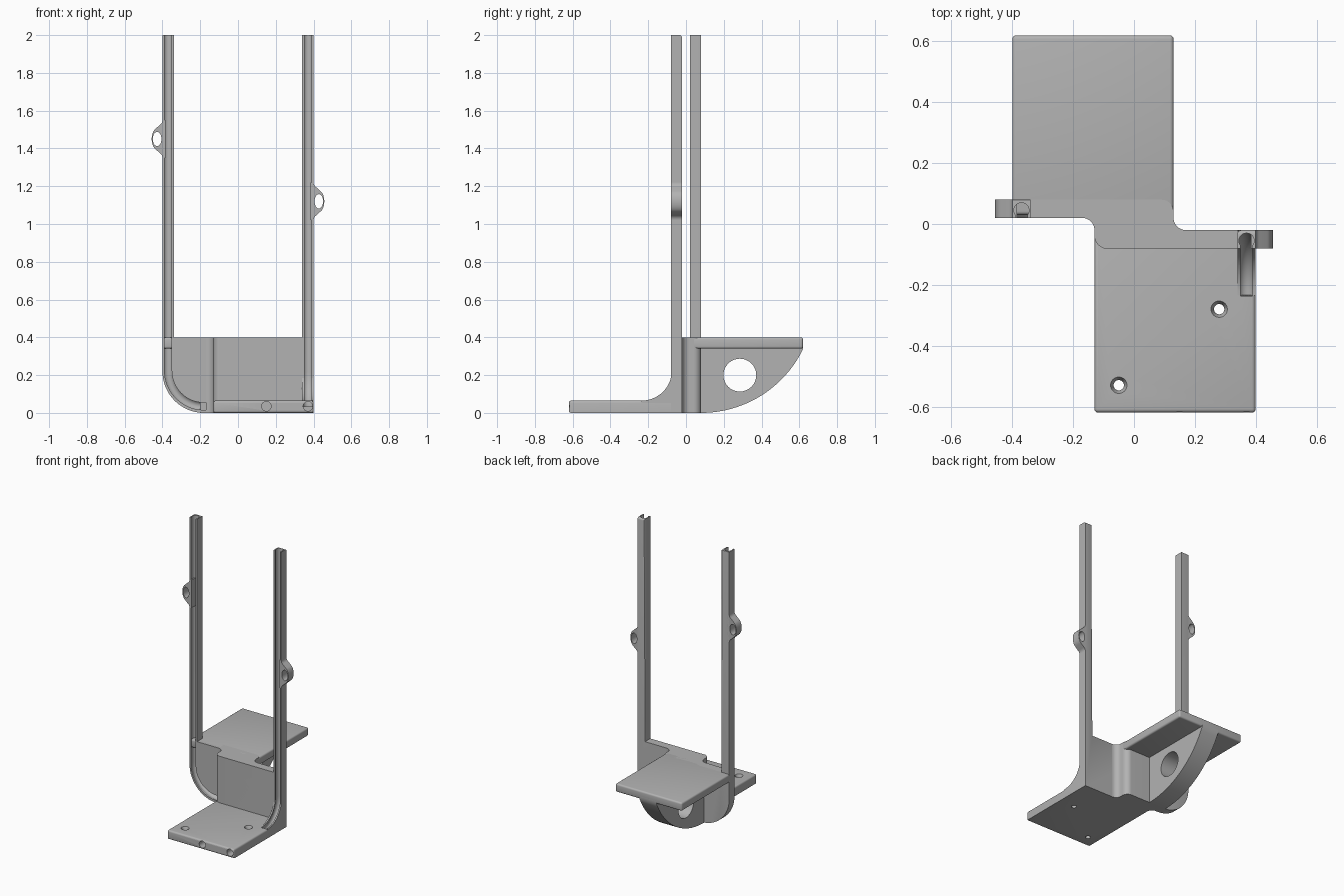
import bpy, bmesh, math
from mathutils import Vector

cube = bpy.data.objects.get("Cube")
if cube:
    bpy.data.objects.remove(cube)

grey = bpy.data.materials.new("plain grey")
grey.use_nodes = True
COLOUR = (0.45, 0.45, 0.45, 1)
grey.diffuse_color = COLOUR
grey.node_tree.nodes["Principled BSDF"].inputs["Base Color"].default_value = COLOUR


def finish(bm, name):
    bmesh.ops.recalc_face_normals(bm, faces=bm.faces)
    mesh = bpy.data.meshes.new(name)
    bm.to_mesh(mesh)
    bm.free()
    obj = bpy.data.objects.new(name, mesh)
    bpy.context.collection.objects.link(obj)
    mesh.materials.append(grey)
    return obj


def arc(cx, cy, r, start, end, n=14):
    """Points on an arc, angles in degrees."""
    angles = [math.radians(start + (end - start) * i / n) for i in range(n + 1)]
    return [(cx + r * math.cos(a), cy + r * math.sin(a)) for a in angles]


def prism(name, profile, axis, lo, hi, bevel=0, rule=lambda p: True):
    """Extrude a 2D profile along an axis, rounding sharp edges that fit the rule."""
    place = {"x": lambda a, b, c: (c, a, b),
             "y": lambda a, b, c: (a, c, b),
             "z": lambda a, b, c: (a, b, c)}[axis]
    bm = bmesh.new()
    ends = [[bm.verts.new(place(a, b, c)) for a, b in profile] for c in (lo, hi)]
    n = len(profile)
    for ring in ends:
        bm.faces.new(ring)
    for i in range(n):
        j = (i + 1) % n
        bm.faces.new((ends[0][i], ends[0][j], ends[1][j], ends[1][i]))
    bmesh.ops.recalc_face_normals(bm, faces=bm.faces)
    if bevel:
        edges = [e for e in bm.edges if e.calc_face_angle() > 0.6
                 and all(rule(v.co) for v in e.verts)]
        bmesh.ops.bevel(bm, geom=edges, offset=bevel, segments=4, profile=0.5,
                        affect="EDGES", clamp_overlap=True)
    return finish(bm, name)


def rect(x0, x1, y0, y1):
    return [(x0, y0), (x1, y0), (x1, y1), (x0, y1)]


def sweep(name, path, fixed, section):
    """Sweep a section along a planar path; 'fixed' is the plane normal."""
    bm = bmesh.new()
    path, fixed = [Vector(p) for p in path], Vector(fixed)
    rings = []
    for i, p in enumerate(path):
        t = (path[min(i + 1, len(path) - 1)] - path[max(i - 1, 0)]).normalized()
        side = t.cross(fixed)
        rings.append([bm.verts.new(p + side * a + fixed * b) for a, b in section])
    for r0, r1 in zip(rings, rings[1:]):
        for i in range(len(section)):
            j = (i + 1) % len(section)
            bm.faces.new((r0[i], r0[j], r1[j], r1[i]))
    bm.faces.new(rings[0])
    bm.faces.new(rings[-1])
    return finish(bm, name)


def cone(name, centre, r0, r1, depth, axis="z"):
    bm = bmesh.new()
    bmesh.ops.create_cone(bm, cap_ends=True, segments=32, radius1=r0, radius2=r1, depth=depth)
    obj = finish(bm, name)
    obj.location = centre
    if axis == "x":
        obj.rotation_euler.y = math.pi / 2
    return obj


# Walls that carry the two posts: L-shaped profiles, rounded on the back
left_profile = [(-0.34, 2), (-0.4, 2)] + arc(-0.18, 0.22, 0.22, 180, 270, 20)
left_profile += [(-0.1, 0), (-0.1, 0.4), (-0.34, 0.4)]
rear_wall = prism("rear_wall_and_post", left_profile, "y", 0.02, 0.08, 0.014,
                  lambda p: p.y > 0.07 and p.x < -0.3)
right_profile = [(0.4, 2), (0.34, 2), (0.34, 0.4), (-0.1, 0.4), (-0.1, 0), (0.4, 0)]
front_wall = prism("front_wall_and_post", right_profile, "y", -0.08, -0.02, 0.014,
                   lambda p: p.y > -0.03 and p.z > 0 and p.x > 0)

# S-shaped core joining the walls
half = arc(-0.17, -0.02, 0.04, 90, 0, 8) + arc(-0.09, -0.04, 0.04, 180, 270, 8)
plan = half + [(0.17, -0.08)] + [(-x, -y) for x, y in half] + [(-0.17, 0.08)]
core = prism("wall_core", plan, "z", 0, 0.4)

# Base plate and shelf
base = prism("base_plate", rect(-0.13, 0.4, -0.62, -0.03), "z", 0, 0.065, 0.012,
             lambda p: p.z > 0.06 or p.y < -0.6)
shelf = prism("shelf", rect(-0.4, 0.13, 0.03, 0.62), "z", 0.34, 0.4, 0.012)

# Curved rib under the shelf
rib_profile = arc(0.08, 0.6, 0.6, 270, 334.2, 24) + [(0.62, 0.36), (0.05, 0.36), (0.05, 0)]
rib = prism("shelf_rib", rib_profile, "x", -0.2, -0.065)

# Curved foot leading the front groove into the base
foot_profile = arc(-0.235, 0.225, 0.16, 0, -90) + [(-0.235, 0.01), (-0.05, 0.01), (-0.05, 0.225)]
foot = prism("post_foot", foot_profile, "x", 0.34, 0.4)

# Eyelets on the outer side of each post
def eyelet(name, side, z, y):
    outer = [(0.385, z - 0.1)] + arc(0.43, z - 0.1, 0.03, 180, 120, 6)
    outer += [(0.425 + a * 0.55, z + b) for a, b in arc(0, 0, 0.058, -70, 70, 16)]
    outer += arc(0.43, z + 0.1, 0.03, 240, 180, 6) + [(0.385, z + 0.1)]
    outer = [(side * x, h) for x, h in outer]
    ring = prism(name, outer, "y", y - 0.03, y + 0.03)
    hole = [(side * (0.428 + a * 0.6), z + b) for a, b in arc(0, 0, 0.038, 0, 345, 23)]
    cut(ring, prism("eyelet_cutter", hole, "y", y - 0.1, y + 0.1))


def cut(target, cutter):
    mod = target.modifiers.new("cut", "BOOLEAN")
    mod.object = cutter
    mod.solver = "EXACT"
    cutter.hide_render = True
    bpy.context.view_layer.update()
    bpy.context.view_layer.objects.active = target
    bpy.ops.object.modifier_apply(modifier="cut")


eyelet("rear_post_eyelet", -1, 1.45, 0.05)
eyelet("front_post_eyelet", 1, 1.12, -0.05)

# Cable grooves: keyhole section open toward the front
key = [(-0.019, -0.045)] + arc(0, 0, 0.025, 220, -40, 20) + [(0.019, -0.045)]
rear_path = [(-0.37, 0.045, 2.1)]
rear_path += [(x, 0.045, z) for x, z in arc(-0.18, 0.225, 0.19, 180, 270, 20)]
rear_path += [(-0.15, 0.045, 0.035)]
cut(rear_wall, sweep("rear_groove_cutter", rear_path, (0, 1, 0), key))
front_path = [(0.37, -0.055, 2.1)]
front_path += [(0.37, y, z) for y, z in arc(-0.235, 0.215, 0.18, 0, -90, 20)]
groove = sweep("front_groove_cutter", front_path, (1, 0, 0), [(-d, a) for a, d in key])
for part in (front_wall, foot, base):
    cut(part, groove)

# Cable bores in the front edge, countersunk screw holes and the rib hole
for x, back in ((0.37, -0.22), (0.15, -0.1)):
    bore = arc(x, 0.035, 0.025, 0, 345, 23)
    cut(base, prism("bore_cutter", bore, "y", -0.7, back))
for x, y in ((0.28, -0.28), (-0.05, -0.53)):
    cut(base, cone("screw_cutter", (x, y, 0.03), 0.017, 0.017, 0.2))
    cut(base, cone("sink_cutter", (x, y, 0.056), 0.017, 0.028, 0.022))
cut(rib, cone("rib_cutter", (-0.13, 0.285, 0.2), 0.087, 0.087, 0.5, "x"))

# Remove cutters and shade rounded surfaces smooth
for obj in [o for o in bpy.context.collection.objects if "cutter" in o.name]:
    bpy.data.objects.remove(obj)
for obj in bpy.context.collection.objects:
    if obj.type == "MESH":
        bpy.ops.object.select_all(action="DESELECT")
        obj.select_set(True)
        bpy.context.view_layer.objects.active = obj
        bpy.ops.object.shade_smooth_by_angle(angle=math.radians(30))
